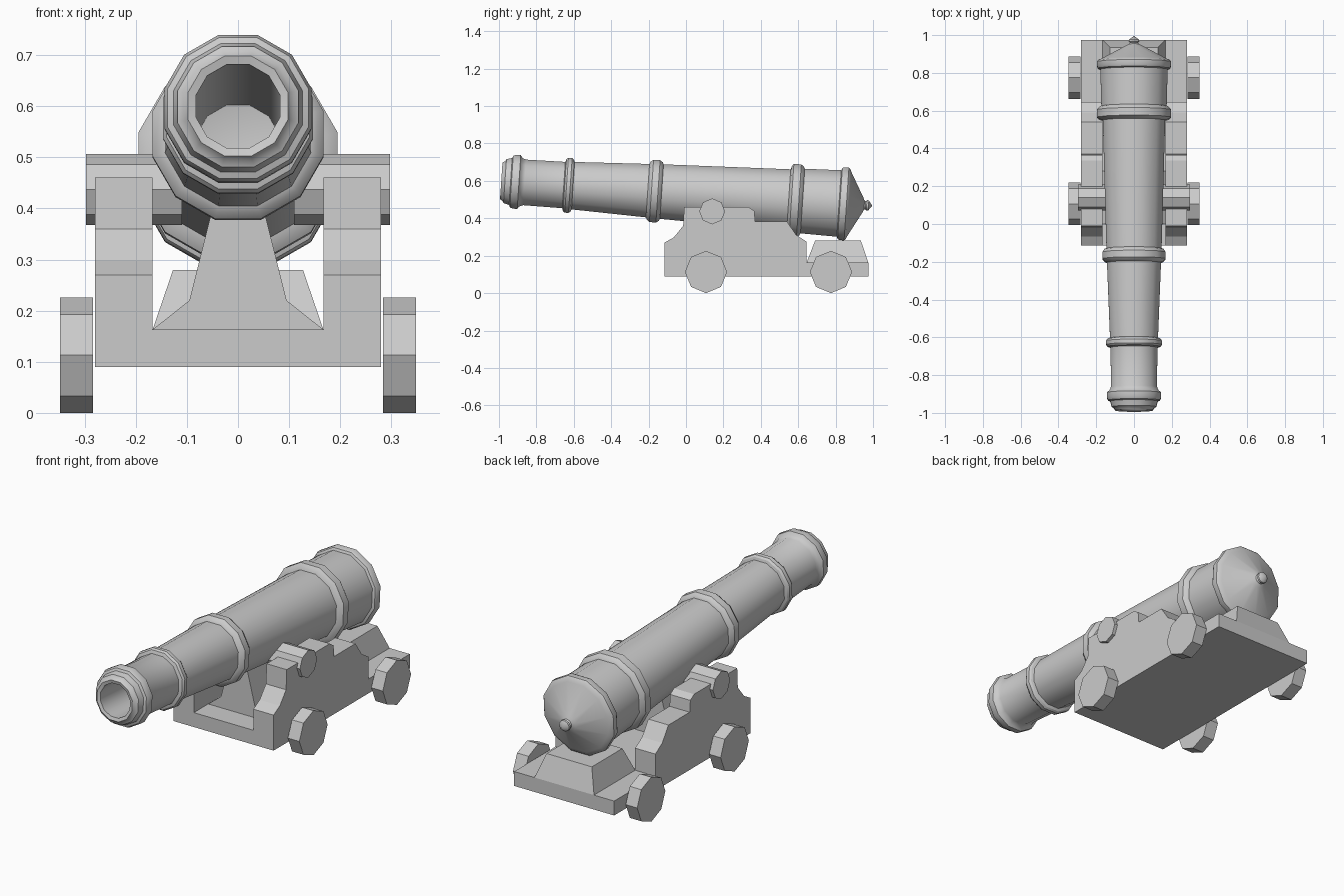
import bpy, bmesh
from math import sin, cos, pi, radians, atan

if "Cube" in bpy.data.objects:
    bpy.data.objects.remove(bpy.data.objects["Cube"])


def make(name, bm):
    bmesh.ops.recalc_face_normals(bm, faces=bm.faces)
    me = bpy.data.meshes.new(name)
    bm.to_mesh(me)
    bm.free()
    ob = bpy.data.objects.new(name, me)
    bpy.context.collection.objects.link(ob)
    return ob


def lathe(name, profile, sides):
    """Spin (y, apothem) points around the y axis, flats facing up and sideways."""
    bm = bmesh.new()
    rings = []
    for y, r in profile:
        if r == 0:
            rings.append([bm.verts.new((0, y, 0))] * sides)
            continue
        R = r / cos(pi / sides)
        angs = [2 * pi * (i + .5) / sides for i in range(sides)]
        rings.append([bm.verts.new((R * cos(a), y, R * sin(a))) for a in angs])
    for a, b in zip(rings, rings[1:]):
        for i in range(sides):
            j = (i + 1) % sides
            bm.faces.new(list(dict.fromkeys((a[i], a[j], b[j], b[i]))))
    return make(name, bm)


def loft(name, sections):
    """Join equal-length point loops and cap both ends."""
    bm = bmesh.new()
    loops = [[bm.verts.new(p) for p in s] for s in sections]
    n = len(loops[0])
    for a, b in zip(loops, loops[1:]):
        for i in range(n):
            bm.faces.new((a[i], a[(i + 1) % n], b[(i + 1) % n], b[i]))
    bm.faces.new(loops[0])
    bm.faces.new(loops[-1])
    return make(name, bm)


def extrude_x(name, pts, x0, x1):
    return loft(name, [[(x, y, z) for y, z in pts] for x in (x0, x1)])


def octagon(y, z, r):
    return [(y + r * sin(i * pi / 4), z + r * cos(i * pi / 4)) for i in range(8)]


def rect(x, y0, y1, z):
    return [(-x, y0, z), (x, y0, z), (x, y1, z), (-x, y1, z)]


# Barrel: bore, muzzle mouldings, reinforcing bands, breech cone and knob
profile = [(.22, 0), (.20, .082), (-.985, .082), (-.99, .098), (-.975, .108),
           (-.97, .118), (-.95, .123), (-.94, .126), (-.935, .138), (-.92, .144),
           (-.895, .144), (-.885, .130), (-.865, .122),
           (-.655, .124), (-.65, .14), (-.64, .147), (-.62, .147), (-.61, .14), (-.605, .127),
           (-.205, .143), (-.20, .155), (-.185, .167), (-.15, .167), (-.135, .157), (-.13, .146),
           (.55, .165), (.555, .182), (.565, .195), (.605, .195), (.62, .183), (.625, .173),
           (.82, .178), (.825, .19), (.835, .195), (.86, .195), (.868, .188), (.875, .172),
           (.947, .042), (.955, .025), (.962, .022), (.968, .028), (.978, .027), (.998, 0)]
barrel = lathe("barrel", profile, 12)
barrel.rotation_euler.x = -atan(.067)
barrel.location.z = .534
bpy.context.view_layer.objects.active = barrel
barrel.select_set(True)
bpy.ops.object.shade_smooth_by_angle(angle=radians(33))

# Carriage bed
loft("bed", [rect(.28, -.115, .975, z) for z in (.09, .163)])

# Stepped side cheeks, trunnions and wheels, on both sides
cheek = [(-.115, .09), (-.115, .27), (-.065, .298), (-.015, .36), (-.01, .46),
         (.335, .46), (.365, .44), (.37, .382), (.54, .382), (.59, .31),
         (.645, .275), (.645, .09)]
for side, s in (("left", -1), ("right", 1)):
    extrude_x(side + "_cheek", cheek, s * .167, s * .28)
    extrude_x(side + "_trunnion", octagon(.14, .437, .069), s * .11, s * .297)
    for end, y in (("front", .107), ("rear", .775)):
        extrude_x(f"{side}_{end}_wheel", octagon(y, .113, .113), s * .284, s * .348)

# Rear block with sloped sides
loft("rear_block", [rect(.167, .645, .975, .163), rect(.127, .69, .935, .28)])

# Flared support under the barrel
half = [(.167, .163), (.095, .22), (.05, .40)]
outline = half + [(-x, z) for x, z in reversed(half)]
loft("barrel_support", [[(x, y, z) for x, z in outline] for y in (0, .28)])
